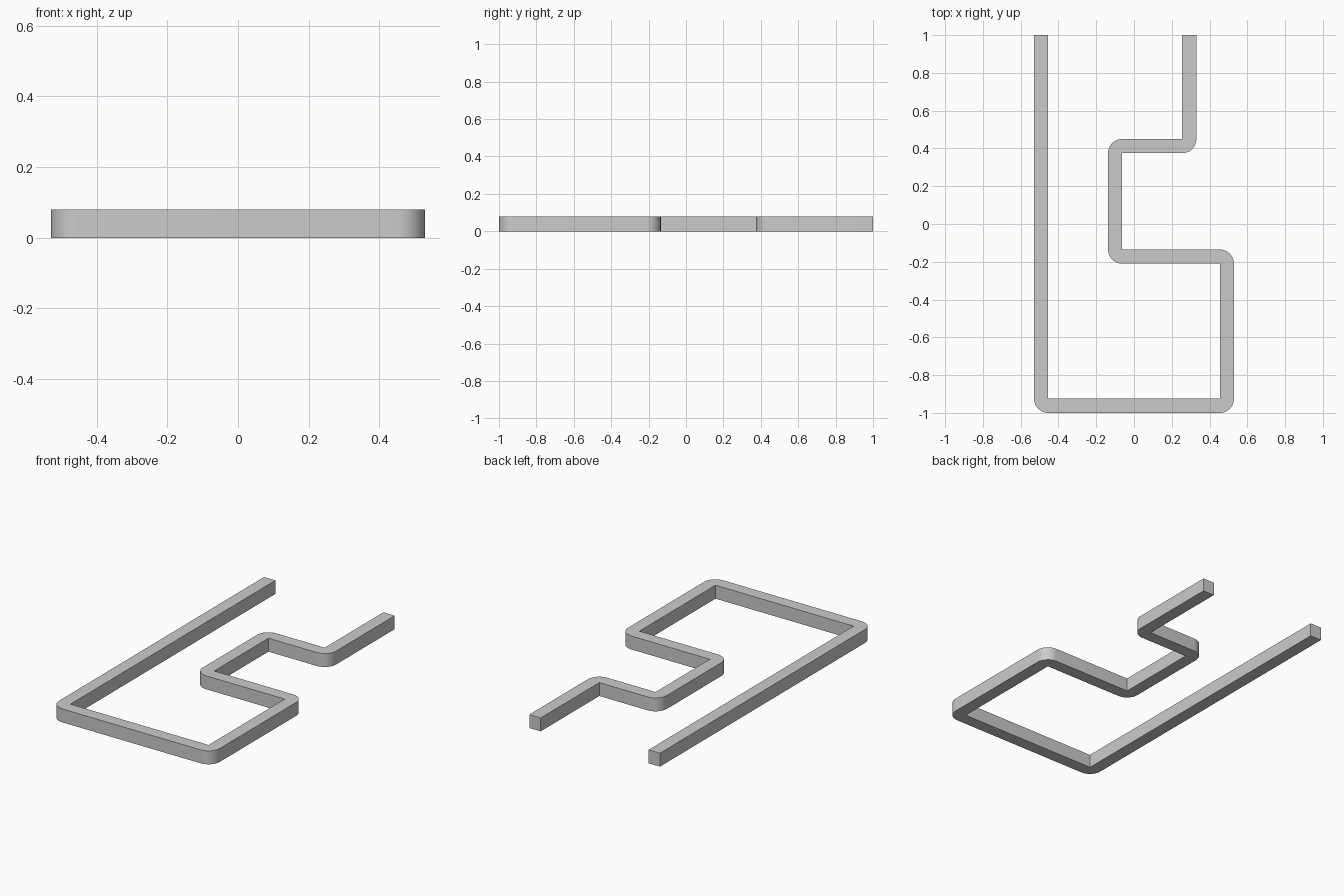
import bpy, bmesh
from math import radians
from mathutils import Vector, Matrix

cube = bpy.data.objects.get("Cube")
if cube:
    bpy.data.objects.remove(cube)

WIDTH, HEIGHT, STEPS = 0.075, 0.08, 12

grey = bpy.data.materials.new("plain grey")
grey.use_nodes = True
colour = (0.6, 0.6, 0.6, 1)
grey.diffuse_color = colour
grey.node_tree.nodes["Principled BSDF"].inputs["Base Color"].default_value = colour

# Centre line of the bent bar
path = [Vector(p) for p in [(-0.4915, 1), (-0.4915, -0.9625), (0.4915, -0.9625),
                            (0.4915, -0.1725), (-0.1, -0.1725), (-0.1, 0.4125),
                            (0.2925, 0.4125), (0.2925, 1)]]


def left_normal(a, b):
    d = (b - a).normalized()
    return Vector((-d.y, d.x))


# Both sides of the bar: sharp inside corners, rounded outside corners
half = WIDTH / 2
n = left_normal(path[0], path[1])
left, right = [path[0] + n * half], [path[0] - n * half]
for a, b, c in zip(path, path[1:], path[2:]):
    n1, n2 = left_normal(a, b), left_normal(b, c)
    turn = 1 if n1.cross(n2) > 0 else -1
    inner = b + (n1 + n2) * half * turn
    arc = [inner - Matrix.Rotation(turn * radians(90) * i / STEPS, 2) @ n1 * WIDTH * turn
           for i in range(STEPS + 1)]
    (left if turn > 0 else right).append(inner)
    (right if turn > 0 else left).extend(arc)
n = left_normal(path[-2], path[-1])
left.append(path[-1] + n * half)
right.append(path[-1] - n * half)

# Extrude the outline into the bar
bm = bmesh.new()
base = bm.faces.new([bm.verts.new((p.x, p.y, 0)) for p in right + left[::-1]])
top = bmesh.ops.extrude_face_region(bm, geom=[base], use_keep_orig=True)
bmesh.ops.translate(bm, vec=(0, 0, HEIGHT),
                    verts=[v for v in top["geom"] if isinstance(v, bmesh.types.BMVert)])
bmesh.ops.recalc_face_normals(bm, faces=bm.faces)
mesh = bpy.data.meshes.new("bent_bar")
bm.to_mesh(mesh)
bm.free()
mesh.materials.append(grey)

bar = bpy.data.objects.new("bent_bar", mesh)
bpy.context.collection.objects.link(bar)
bpy.context.view_layer.objects.active = bar
bar.select_set(True)
bpy.ops.object.shade_smooth_by_angle(angle=radians(30))
